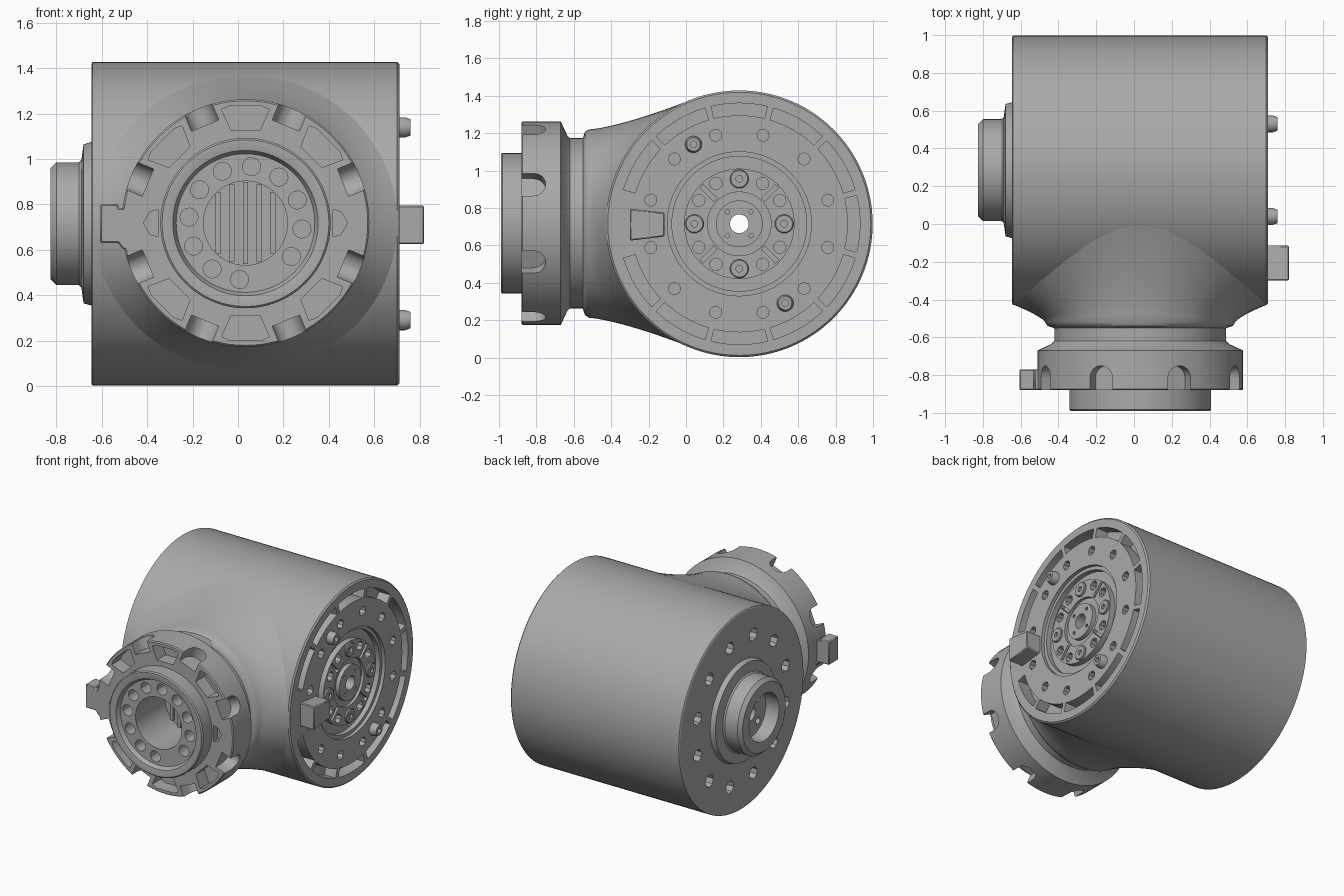
import bpy, bmesh
from math import sin, cos, pi, radians, sqrt
from mathutils import Matrix, Vector

if "Cube" in bpy.data.objects:
    bpy.data.objects.remove(bpy.data.objects["Cube"])

metal = bpy.data.materials.new("grey_metal")
GREY = (0.40, 0.40, 0.40, 1)
metal.diffuse_color = GREY
metal.use_nodes = True
metal.node_tree.nodes["Principled BSDF"].inputs["Base Color"].default_value = GREY

# Frames: local (u, v, h) has h along the axis of the drum (+x) or the flange (-y)
DRUM = Matrix(((0, 0, 1, 0), (1, 0, 0, 0.285), (0, 1, 0, 0.715), (0, 0, 0, 1)))
FLANGE = Matrix(((1, 0, 0, 0.033), (0, 0, -1, 0), (0, 1, 0, 0.718), (0, 0, 0, 1)))


def finish(bm, name, frame=Matrix(), angle=30):
    bmesh.ops.recalc_face_normals(bm, faces=bm.faces)
    bm.transform(frame)
    mesh = bpy.data.meshes.new(name)
    bm.to_mesh(mesh)
    bm.free()
    mesh.materials.append(metal)
    ob = bpy.data.objects.new(name, mesh)
    bpy.context.collection.objects.link(ob)
    smooth(ob, angle)
    return ob


def smooth(ob, angle=30):
    bpy.ops.object.select_all(action="DESELECT")
    bpy.context.view_layer.objects.active = ob
    ob.select_set(True)
    bpy.ops.object.shade_smooth_by_angle(angle=radians(angle))


def skin(bm, rings, closed=False):
    """Join equal rings of points with quads."""
    loops = [[bm.verts.new(p) for p in ring] for ring in rings]
    pairs = list(zip(loops, loops[1:])) + ([(loops[-1], loops[0])] if closed else [])
    for a, b in pairs:
        for i in range(len(a)):
            j = (i + 1) % len(a)
            bm.faces.new((a[i], a[j], b[j], b[i]))


def lathe(name, profile, frame, steps=96):
    bm = bmesh.new()
    turn = [2 * pi * i / steps for i in range(steps)]
    rings = [[(r * cos(t), r * sin(t), h) for t in turn] for r, h in profile]
    skin(bm, rings, closed=profile[0][0] > 0)
    bmesh.ops.remove_doubles(bm, verts=bm.verts, dist=1e-5)
    return finish(bm, name, frame)


def prism(bm, outline, low, high, matrix=Matrix()):
    """Extrude a flat outline between two heights."""
    ends = [[bm.verts.new(matrix @ Vector((u, v, h))) for u, v in outline] for h in (low, high)]
    bm.faces.new(ends[0][::-1])
    bm.faces.new(ends[1])
    for i in range(len(outline)):
        j = (i + 1) % len(outline)
        bm.faces.new((ends[0][i], ends[0][j], ends[1][j], ends[1][i]))


def circle(r, n=12, centre=(0, 0)):
    return [(centre[0] + r * cos(2 * pi * i / n), centre[1] + r * sin(2 * pi * i / n)) for i in range(n)]


def spin(degrees):
    return Matrix.Rotation(radians(degrees), 4, "Z")


def holes(bm, angles, radius, r, low, high, n=12):
    for a in angles:
        prism(bm, circle(r, n, (radius, 0)), low, high, spin(a))


def cut(ob, bm, frame):
    cutter = finish(bm, "cutter", frame)
    cutter.hide_render = True
    mod = ob.modifiers.new("cut", "BOOLEAN")
    mod.operation = "DIFFERENCE"
    mod.solver = "EXACT"
    mod.object = cutter
    bpy.ops.object.select_all(action="DESELECT")
    bpy.context.view_layer.objects.active = ob
    ob.select_set(True)
    bpy.ops.object.modifier_apply(modifier="cut")
    bpy.data.objects.remove(cutter)
    smooth(ob)


# Drum with stepped end face, rear hub and through bore
drum = lathe("drum_housing", [
    (.05, .70), (.125, .70), (.125, .67), (.17, .67), (.17, .69), (.295, .69),
    (.295, .65), (.36, .65), (.36, .685), (.385, .685), (.385, .71), (.703, .71),
    (.713, .70), (.713, -.64), (.705, -.645), (.36, -.645), (.35, -.68), (.28, -.69),
    (.27, -.70), (.27, -.80), (.245, -.825), (.17, -.825), (.17, -.72), (.05, -.72)], DRUM, 128)
bm = bmesh.new()
for k in range(12):
    if k != 6:  # arc slots, leaving room for the key
        span = [radians(-13.5 + 27 * i / 8) for i in range(9)]
        slot = [(.645 * cos(t), .645 * sin(t)) for t in span]
        slot += [(.58 * cos(t), .58 * sin(t)) for t in reversed(span)]
        prism(bm, slot, .62, .75, spin(30 * k))
ring = [15 + 30 * k for k in range(12)]
holes(bm, ring, .49, .033, .63, .75, 8)
holes(bm, [a for a in range(30, 360, 30) if a % 90], .25, .034, .62, .75, 8)
for a in range(45, 360, 90):
    prism(bm, [(.18, -.012), (.285, -.012), (.285, .012), (.18, .012)], .665, .75, spin(a))
    holes(bm, [a], .09, .012, .67, .75, 8)
    holes(bm, [a], .115, .025, -.76, -.68)
holes(bm, ring, .52, .045, -.70, -.57, 8)
cut(drum, bm, DRUM)

# Ringed bolts on the inner disc
for i in range(4):
    bolt = lathe(f"disc_bolt_{i + 1}", [(.018, .66), (.05, .66), (.05, .70), (.045, .705), (.018, .705)],
                 DRUM @ spin(90 * i) @ Matrix.Translation((.24, 0, 0)), 20)

# Two locating studs on the end face
for i, a in enumerate((120, 300)):
    lathe(f"locating_stud_{i + 1}", [(0, .65), (.045, .65), (.045, .735), (.036, .76), (.018, .76), (.018, .73), (0, .73)],
          DRUM @ spin(a) @ Matrix.Translation((.49, 0, 0)), 16)

# Flared neck blending a circle into the drum wall
bm = bmesh.new()
rings = []
turn = [2 * pi * i / 96 for i in range(96)]
for r, y in ((.40, -.55), (.455, -.552), (.49, -.54)):
    rings.append([(.033 + r * cos(t), y, .717 + r * sin(t)) for t in turn])
for k in range(13):
    s = k / 12
    bend = s ** 1.35
    loop = []
    for t in turn:
        end_z = .655 * sin(t)
        end_y = .285 - sqrt(.711 ** 2 - end_z ** 2)
        loop.append((.033 + cos(t) * (.503 + .17 * bend), -.52 + (end_y + .52) * s,
                     .716 + sin(t) * (.503 + .152 * bend)))
    rings.append(loop)
skin(bm, rings)
finish(bm, "flared_neck", angle=40)

# Front flange with raised boss and bore
flange = lathe("front_flange", [
    (0, .62), (.185, .62), (.185, .955), (.305, .955), (.32, .985), (.345, .99), (.367, .99),
    (.375, .982), (.375, .88), (.538, .88), (.545, .873), (.545, .67), (.47, .635),
    (.455, .62), (.455, .50), (0, .50)], FLANGE)
bm = bmesh.new()
# U-shaped notches cut radially into the rim
arch = [(.065 * cos(pi * i / 8), .065 * sin(pi * i / 8)) for i in range(9)] + [(-.065, -.09), (.065, -.09)]
for k in range(8):
    radial = Matrix(((0, 0, 1, 0), (1, 0, 0, 0), (0, -1, 0, .815), (0, 0, 0, 1)))
    prism(bm, arch, .465, .60, spin(22.5 + 45 * k) @ radial)
# Face pockets
for a in (45, 90, 135, 225, 270, 315):
    prism(bm, [(.41, -.065), (.50, -.105), (.517, -.07), (.517, .07), (.50, .105), (.41, .065)], .78, .92, spin(a))
for a in (0, 180):
    prism(bm, [(.385, -.06), (.42, -.05), (.45, 0), (.42, .05), (.385, .06)], .83, .92, spin(a))
holes(bm, [-6 + 30 * k for k in range(12) if k != 10], .25, .04, .84, 1.02)
cut(flange, bm, FLANGE)

# Slats across the floor of the front bore
bm = bmesh.new()
for i in range(-2, 3):
    u, v = .06 * i, sqrt(.18 ** 2 - (.06 * i) ** 2)
    prism(bm, [(u - .012, -v), (u + .012, -v), (u + .012, v), (u - .012, v)], .61, .635)
finish(bm, "bore_slats", FLANGE)


# Alignment keys on the flange rim and the drum end
def key(name, outline, low, high, frame):
    bm = bmesh.new()
    prism(bm, outline, low, high)
    ob = finish(bm, name, frame)
    bevel = ob.modifiers.new("bevel", "BEVEL")
    bevel.width = .006
    bevel.segments = 1


key("flange_key", [(-.64, -.088), (-.56, -.088), (-.54, -.115), (-.50, -.115),
                   (-.50, .065), (-.56, .065), (-.56, .083), (-.64, .083)], .77, .88, FLANGE)
key("drum_key", [(-.585, -.09), (-.40, -.068), (-.40, .06), (-.585, .08)], .62, .82, DRUM)
